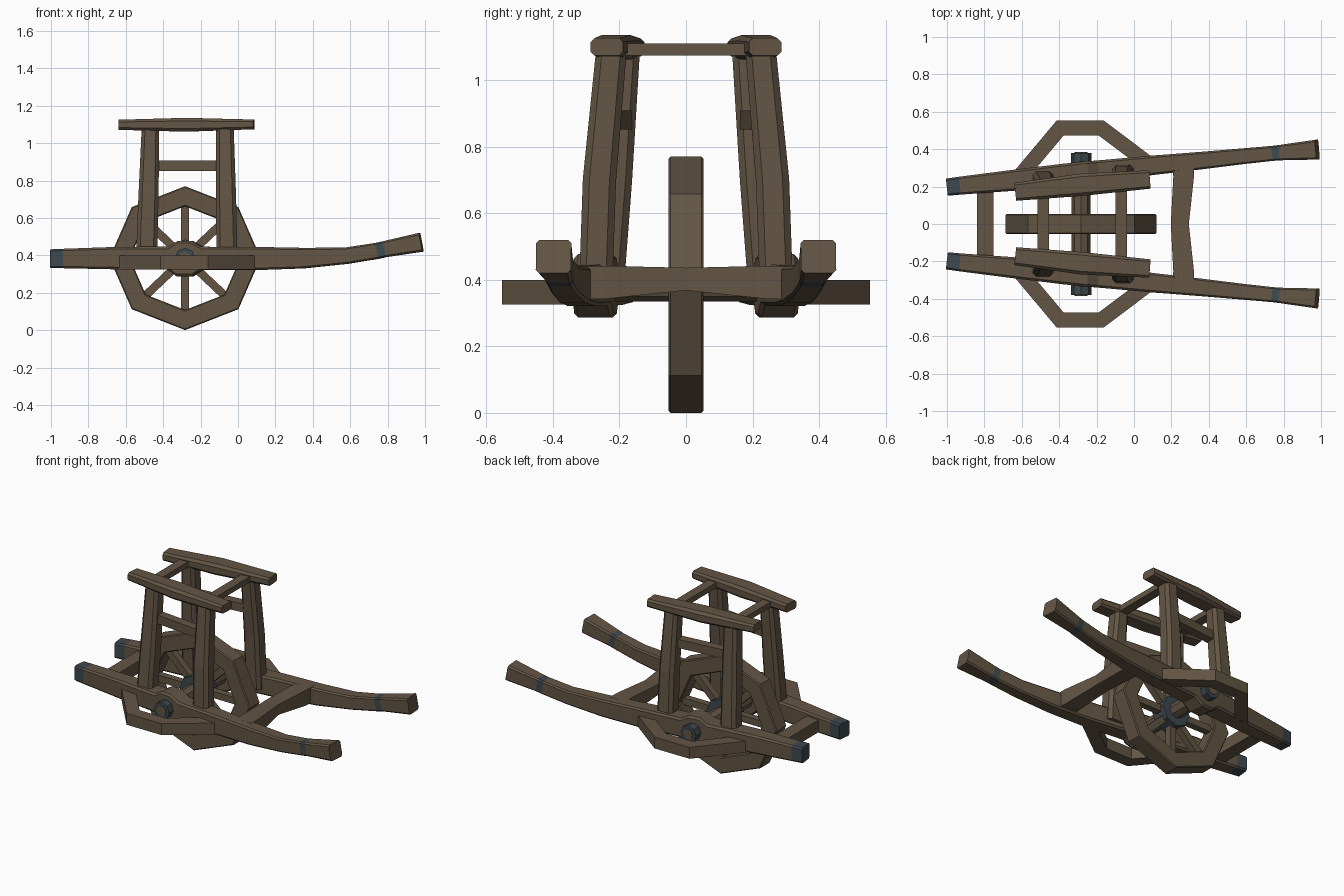
import bpy, bmesh, math
from mathutils import Vector

if "Cube" in bpy.data.objects:
    bpy.data.objects.remove(bpy.data.objects["Cube"])


def material(name, rgb):
    m = bpy.data.materials.new(name)
    m.diffuse_color = (*rgb, 1)
    m.use_nodes = True
    m.node_tree.nodes["Principled BSDF"].inputs["Base Color"].default_value = m.diffuse_color
    return m


WOOD = material("dark wood", (0.125, 0.091, 0.058))
METAL = material("blue grey metal", (0.048, 0.066, 0.078))


def sweep(name, pts, sizes, chamfer=0.0, closed=False, up=(0, 0, 1), mat=WOOD, metal_rule=None):
    """Sweep a (chamfered) rectangle along a path; sizes = half width, half height."""
    pts = [Vector(p) for p in pts]
    up, n = Vector(up), len(pts)
    if isinstance(sizes, tuple):
        sizes = [sizes] * n
    bm = bmesh.new()
    rings = []
    for i, p in enumerate(pts):
        prev = pts[i - 1] if (i > 0 or closed) else None
        nxt = pts[(i + 1) % n] if (i < n - 1 or closed) else None
        a = (p - prev).normalized() if prev is not None else None
        b = (nxt - p).normalized() if nxt is not None else None
        a, b = a or b, b or a
        t = (a + b).normalized()
        side = t.cross(up).normalized()
        top = side.cross(t).normalized()
        mitre = 1 / max(0.5, t.dot(a))
        w, h = sizes[i]
        if chamfer:
            c = chamfer * min(w, h)
            sec = [(w, h - c), (w - c, h), (c - w, h), (-w, h - c),
                   (-w, c - h), (c - w, -h), (w - c, -h), (w, c - h)]
        else:
            sec = [(w, h), (-w, h), (-w, -h), (w, -h)]
        rings.append([bm.verts.new(p + side * u * mitre + top * v) for u, v in sec])
    k = len(rings[0])
    for i in range(n if closed else n - 1):
        r, q = rings[i], rings[(i + 1) % n]
        for j in range(k):
            bm.faces.new((r[j], r[(j + 1) % k], q[(j + 1) % k], q[j]))
    if not closed:
        bm.faces.new(rings[0])
        bm.faces.new(rings[-1])
    bmesh.ops.recalc_face_normals(bm, faces=bm.faces)
    me = bpy.data.meshes.new(name)
    me.materials.append(mat)
    if metal_rule:
        me.materials.append(METAL)
        for f in bm.faces:
            f.material_index = int(metal_rule(f.calc_center_median()))
    bm.to_mesh(me)
    bm.free()
    ob = bpy.data.objects.new(name, me)
    bpy.context.collection.objects.link(ob)
    return ob


def drum(name, y, r, half, mat, sides=8):
    bpy.ops.mesh.primitive_cylinder_add(vertices=sides, radius=r, depth=2 * half,
                                        location=(CX, y, CZ), rotation=(math.pi / 2, 0, 0))
    ob = bpy.context.object
    ob.name = name
    ob.data.materials.append(mat)


CX, CZ = -0.283, 0.385

# wheel: octagonal rim, eight spokes, metal hub, axle
rim = []
for i in range(8):
    a = i * math.pi / 4
    rim.append((CX + 0.35 * math.cos(a), 0, CZ + 0.331 * math.sin(a)))
sweep("wheel_rim", rim, (0.05, 0.053), 0.12, True, (0, 1, 0))
for i, p in enumerate(rim):
    sweep(f"wheel_spoke_{i}", [(CX, 0, CZ), p], (0.022, 0.022), up=(0, 1, 0))
drum("wheel_hub", 0, 0.1, 0.052, METAL)
drum("axle", 0, 0.05, 0.3, WOOD)

# long shaft: x, y, z, half width, half height
SHAFT = [(-1, .197, .382, .046, .050), (-.93, .205, .383, .048, .052), (-.65, .233, .385, .056, .060),
         (-.37, .263, .385, .060, .062), (-.32, .268, .382, .060, .095), (-.245, .276, .382, .060, .095),
         (-.19, .282, .384, .058, .062), (.1, .314, .383, .052, .062), (.35, .338, .385, .047, .055),
         (.58, .362, .398, .042, .044), (.745, .378, .424, .040, .043), (.785, .382, .433, .041, .043),
         (.98, .398, .470, .053, .051)]

for s, tag in ((-1, "front"), (1, "back")):
    sweep(f"{tag}_shaft", [(x, s * y, z) for x, y, z, w, h in SHAFT],
          [(w, h) for *_, w, h in SHAFT], 0.2,
          metal_rule=lambda c: c.x < -0.93 or 0.746 < c.x < 0.784)
    # metal axle cap with wooden centre
    drum(f"{tag}_axle_cap", s * 0.34, 0.055, 0.04, METAL)
    drum(f"{tag}_axle_end", s * 0.381, 0.034, 0.003, WOOD)
    # outer wheel guard, bent bar
    sweep(f"{tag}_side_guard", [(-.62, s * .245, .362), (-.395, s * .513, .362),
                                (-.175, s * .513, .362), (.075, s * .325, .362)], (.04, .037))
    # legs of the upper rack
    for x0, x1, yb, ym, yt, n in ((-.49, -.468, .238, .212, .185, "left"),
                                  (-.058, -.07, .272, .260, .225, "right")):
        sweep(f"{tag}_{n}_rack_leg", [(x0, s * yb, .36), ((x0 + x1) / 2, s * ym, .70), (x1, s * yt, 1.08)],
              [(.056, .050), (.054, .050), (.047, .046)], 0.4, up=(0, 1, 0))
    # rack top rail and side brace
    sweep(f"{tag}_rack_top_rail", [(-.635, s * .172, 1.098), (-.28, s * .21, 1.098), (.085, s * .238, 1.10)],
          [(.048, .027), (.060, .037), (.049, .026)], 0.45)
    sweep(f"{tag}_rack_side_brace", [(-.46, s * .188, .88), (-.08, s * .228, .88)], (.028, .028))

# rack cross bars
for x, n in ((-.485, "left"), (-.068, "right")):
    sweep(f"{n}_rack_cross_bar", [(x, -.2, 1.092), (x, .2, 1.092)], (.03, .018))

# cross beams between the shafts
sweep("left_cross_beam", [(-.795, -.21, .378), (-.795, .21, .378)], (.044, .04))
sweep("right_cross_beam", [(.265, -.32, .392), (.265, -.25, .392), (.245, 0, .402), (.265, .25, .392), (.265, .32, .392)],
      [(.056, .05), (.055, .05), (.048, .034), (.055, .05), (.056, .05)])
